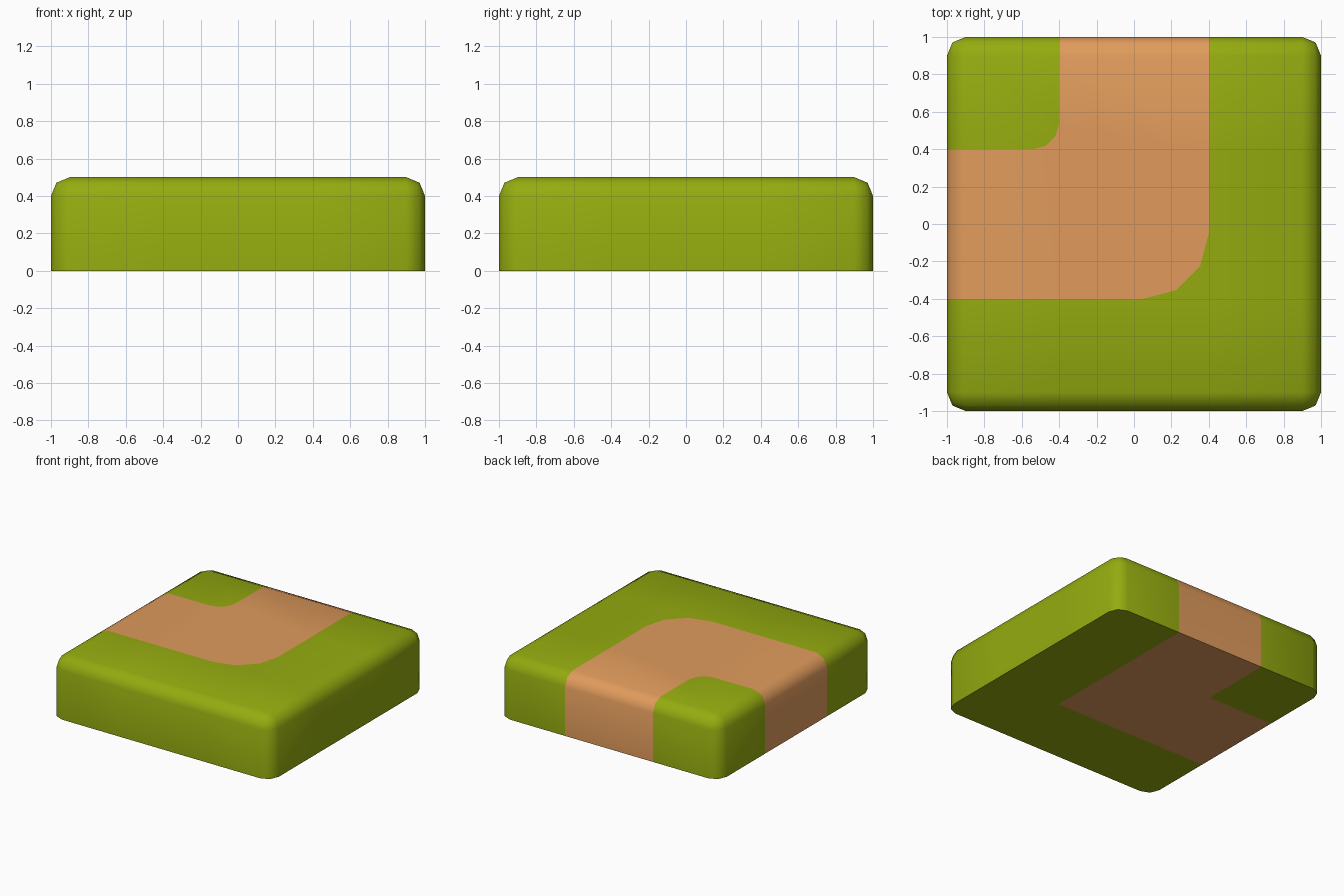
import bpy, bmesh, math
from mathutils import Vector

if "Cube" in bpy.data.objects:
    bpy.data.objects.remove(bpy.data.objects["Cube"])


def material(name, rgb):
    m = bpy.data.materials.new(name)
    m.diffuse_color = (*rgb, 1)
    m.use_nodes = True
    m.node_tree.nodes["Principled BSDF"].inputs["Base Color"].default_value = m.diffuse_color
    return m


bm = bmesh.new()

# Rounded slab: upright and top edges bevelled, bottom edges left sharp
bmesh.ops.create_cube(bm, size=2)
for v in bm.verts:
    v.co.z = 0.25 + v.co.z * 0.25
edges = [e for e in bm.edges if max(v.co.z for v in e.verts) > 0.1]
bmesh.ops.bevel(bm, geom=edges, offset=0.1, offset_type='OFFSET', segments=2,
                profile=0.5, affect='EDGES')


def cut(faces, co, no):
    geom = set(faces)
    for f in faces:
        geom.update(f.edges)
        geom.update(f.verts)
    bmesh.ops.bisect_plane(bm, geom=list(geom), dist=1e-5, plane_co=co, plane_no=no)


# Path borders cut through the whole slab
for s in (-0.4, 0.4):
    cut(bm.faces[:], (s, 0, 0), (1, 0, 0))
    cut(bm.faces[:], (0, s, 0), (0, 1, 0))


def arc_lines(corner, radius):
    """Chords of the rounded corner, which points towards (+x, -y)."""
    cx, cy = corner[0] - radius, corner[1] + radius
    pts = [Vector((cx + radius * math.cos(a), cy + radius * math.sin(a), 0.5))
           for a in (math.radians(-30 * i) for i in range(4))]
    return [(p, Vector((p.y - q.y, q.x - p.x, 0))) for p, q in zip(pts, pts[1:])]


def outside(p, lines):
    return any((p - co).dot(no) * (Vector((1, -1, 0)).dot(no)) > 0 for co, no in lines)


def in_bend(p):
    return abs(p.x) < 0.4 and abs(p.y) < 0.4


def in_corner(p):
    return p.x < -0.4 and p.y > 0.4


# Rounded bends, cut into the flat top only
outer = arc_lines((0.4, -0.4), 0.35)
inner = arc_lines((-0.4, 0.4), 0.14)


def top_faces(region):
    return [f for f in bm.faces if f.normal.z > 0.99 and region(f.calc_center_median())]


bm.normal_update()
for region, lines in ((in_bend, outer), (in_corner, inner)):
    for co, no in lines:
        bm.normal_update()
        cut(top_faces(region), co, no)

# Colour by region
bm.normal_update()
for f in bm.faces:
    p = f.calc_center_median()
    path = p.x < 0.4 and p.y > -0.4 and not in_corner(p)
    if f.normal.z > 0.99:
        if in_bend(p):
            path = not outside(p, outer)
        elif in_corner(p):
            path = outside(p, inner)
    f.material_index = int(path)

me = bpy.data.meshes.new("path_tile")
bm.to_mesh(me)
bm.free()
me.materials.append(material("grass green", (0.30, 0.41, 0.005)))
me.materials.append(material("path clay", (0.75, 0.33, 0.107)))
tile = bpy.data.objects.new("path_tile", me)
bpy.context.collection.objects.link(tile)
bpy.context.view_layer.objects.active = tile
tile.select_set(True)
bpy.ops.object.shade_smooth_by_angle(angle=math.radians(60))
